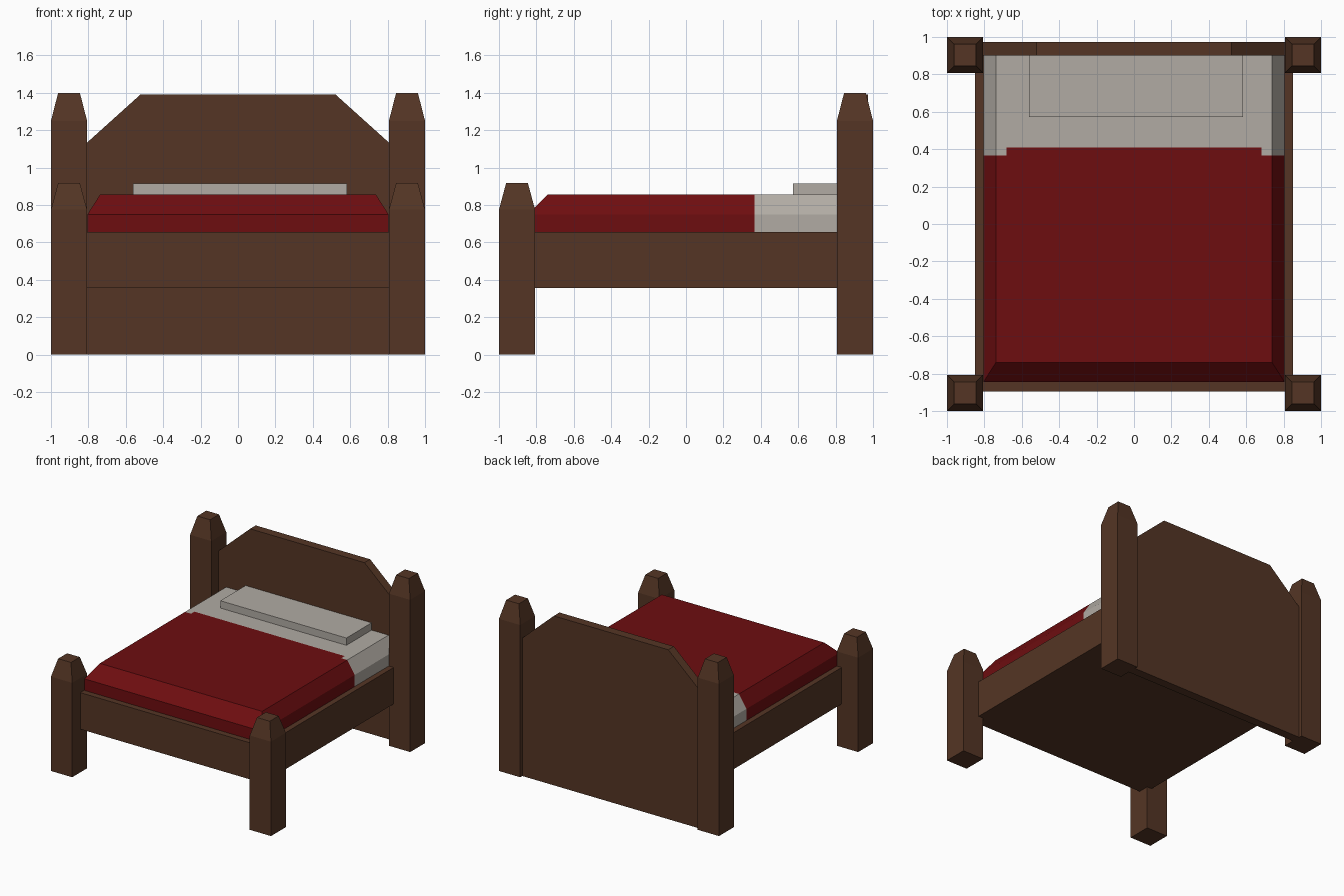
import bpy, bmesh
from mathutils import Vector

if "Cube" in bpy.data.objects:
    bpy.data.objects.remove(bpy.data.objects["Cube"])


def material(name, rgb):
    m = bpy.data.materials.new(name)
    m.diffuse_color = (*rgb, 1)
    m.use_nodes = True
    m.node_tree.nodes["Principled BSDF"].inputs["Base Color"].default_value = m.diffuse_color
    return m


wood = material("dark wood", (0.089, 0.036, 0.018))
red = material("red blanket", (0.155, 0.004, 0.005))
linen = material("pale linen", (0.44, 0.41, 0.37))


def finish(name, bm, *mats):
    bmesh.ops.recalc_face_normals(bm, faces=bm.faces)
    me = bpy.data.meshes.new(name)
    bm.to_mesh(me)
    bm.free()
    for m in mats:
        me.materials.append(m)
    ob = bpy.data.objects.new(name, me)
    bpy.context.collection.objects.link(ob)
    return ob


def loft(bm, rings):
    """Stack rectangles (x0, x1, y0, y1, z) into a closed solid."""
    loops = [[bm.verts.new(p) for p in
              ((x0, y0, z), (x1, y0, z), (x1, y1, z), (x0, y1, z))]
             for x0, x1, y0, y1, z in rings]
    for a, b in zip(loops, loops[1:]):
        for i in range(4):
            j = (i + 1) % 4
            bm.faces.new((a[i], a[j], b[j], b[i]))
    bm.faces.new(loops[0])
    bm.faces.new(loops[-1])


def post(name, cx, cy, shoulder, top):
    h, t = 0.0965, 0.058
    bm = bmesh.new()
    loft(bm, [(cx - r, cx + r, cy - r, cy + r, z)
              for r, z in ((h, 0), (h, shoulder), (t, top))])
    finish(name, bm, wood)


# Four corner posts with tapered tops
for side, sx in (("left", -1), ("right", 1)):
    post(f"front_post_{side}", sx * 0.9035, -0.9035, 0.775, 0.918)
    post(f"back_post_{side}", sx * 0.9035, 0.9035, 1.25, 1.40)

# Headboard: extruded profile with sloped shoulders
bm = bmesh.new()
outline = [(-0.82, 0), (0.82, 0), (0.82, 1.122), (0.52, 1.392),
           (-0.52, 1.392), (-0.82, 1.122)]
face = bm.faces.new([bm.verts.new((x, 0.90, z)) for x, z in outline])
ext = bmesh.ops.extrude_face_region(bm, geom=[face])["geom"]
bmesh.ops.translate(bm, vec=Vector((0, 0.073, 0)),
                    verts=[v for v in ext if isinstance(v, bmesh.types.BMVert)])
finish("headboard", bm, wood)

# Bed base
bm = bmesh.new()
loft(bm, [(-0.85, 0.85, -0.895, 0.90, z) for z in (0.355, 0.655)])
finish("bed_base", bm, wood)

# Mattress, chamfered at the sides and foot, partly covered by the blanket
bm = bmesh.new()
loft(bm, [(-0.805, 0.805, -0.845, 0.90, 0.655),
          (-0.805, 0.805, -0.845, 0.90, 0.75),
          (-0.738, 0.738, -0.74, 0.90, 0.855)])
for co, no in (((0, 0.41, 0), (0, 1, 0)), ((0, 0.365, 0), (0, 1, 0)),
               ((0.683, 0, 0), (1, 0, 0)), ((-0.683, 0, 0), (1, 0, 0))):
    bmesh.ops.bisect_plane(bm, geom=bm.verts[:] + bm.edges[:] + bm.faces[:],
                           plane_co=co, plane_no=no)
for f in bm.faces:
    c = f.calc_center_median()
    covered = c.y < 0.365 or (c.y < 0.41 and abs(c.x) < 0.683)
    f.material_index = 1 if covered else 0
finish("mattress", bm, linen, red)

# Pillow
bm = bmesh.new()
loft(bm, [(-0.562, 0.584, 0.573, 0.90, z) for z in (0.85, 0.915)])
finish("pillow", bm, linen)
